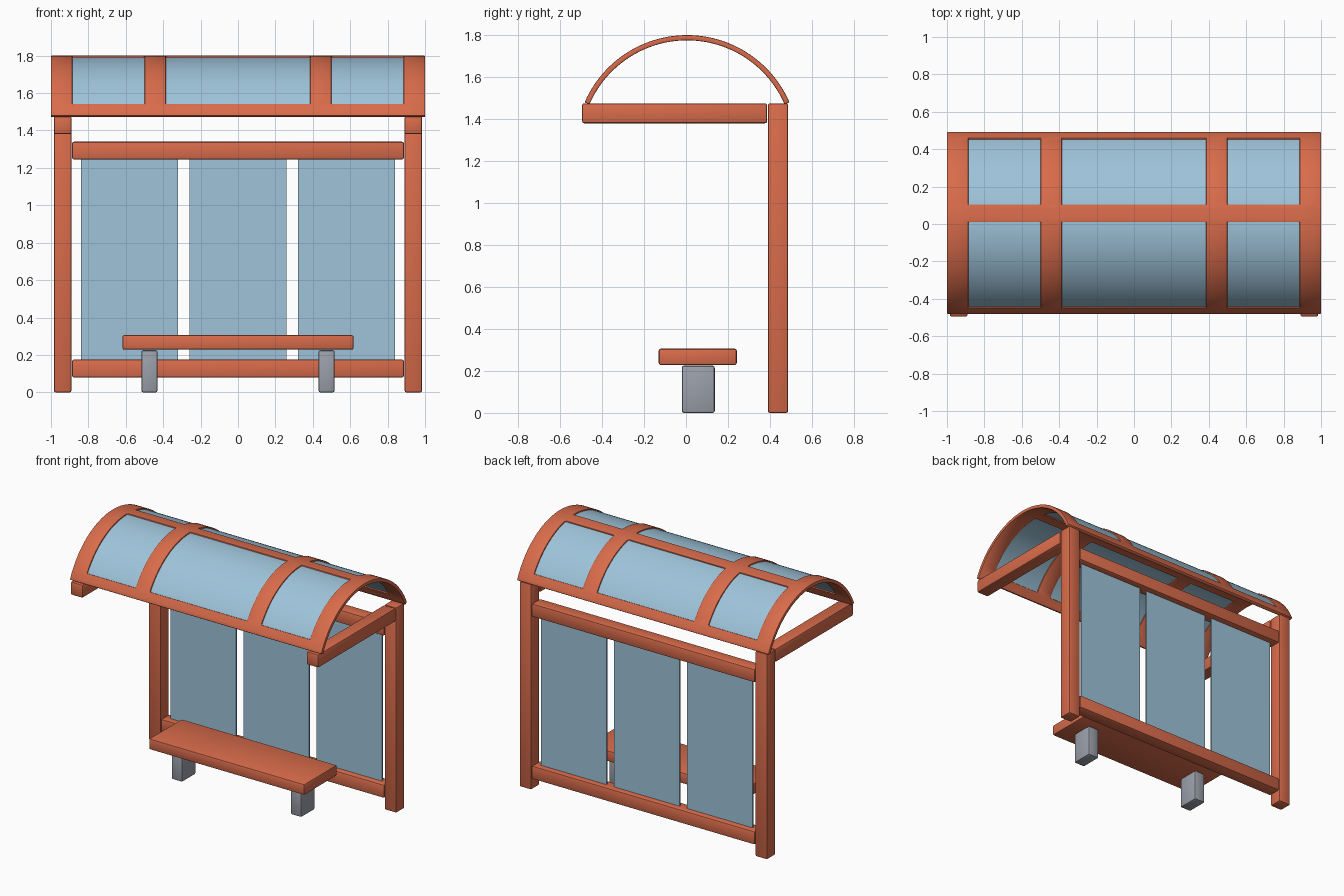
import bpy, bmesh
from math import asin, sin, cos, radians

if "Cube" in bpy.data.objects:
    bpy.data.objects.remove(bpy.data.objects["Cube"])


def material(name, color):
    m = bpy.data.materials.new(name)
    m.use_nodes = True
    m.diffuse_color = (*color, 1)
    m.node_tree.nodes["Principled BSDF"].inputs["Base Color"].default_value = (*color, 1)
    return m


ORANGE = material("orange paint", (0.69, 0.148, 0.07))
GLASS = material("blue glass", (0.342, 0.55, 0.70))
GREY = material("grey metal", (0.33, 0.35, 0.40))


def finish(name, bm, mat, thickness=0, bevel=0):
    """Turn a bmesh into an object, thicken and bevel it, shade it by angle."""
    bmesh.ops.recalc_face_normals(bm, faces=bm.faces)
    mesh = bpy.data.meshes.new(name)
    bm.to_mesh(mesh)
    bm.free()
    mesh.materials.append(mat)
    ob = bpy.data.objects.new(name, mesh)
    bpy.context.collection.objects.link(ob)
    if thickness:
        mod = ob.modifiers.new("Thickness", "SOLIDIFY")
        mod.thickness, mod.offset = thickness, 0
    if bevel:
        mod = ob.modifiers.new("Bevel", "BEVEL")
        mod.width, mod.segments = bevel, 2
        mod.limit_method, mod.angle_limit = "ANGLE", radians(40)
    bpy.ops.object.select_all(action="DESELECT")
    ob.select_set(True)
    bpy.context.view_layer.objects.active = ob
    bpy.ops.object.convert(target="MESH")
    bpy.ops.object.shade_smooth_by_angle(angle=radians(25))
    return ob


def box(name, xs, ys, zs, mat, bevel=0.01):
    bm = bmesh.new()
    bmesh.ops.create_cube(bm, size=1)
    for v in bm.verts:
        for i, (lo, hi) in enumerate((xs, ys, zs)):
            v.co[i] = (lo + hi) / 2 + v.co[i] * (hi - lo)
    return finish(name, bm, mat, bevel=bevel)


# Posts, roof beams and bench legs on both sides
DEPTH = (0.39, 0.487)
for side, s in (("left", 1), ("right", -1)):
    xs = sorted((s * 0.89, s * 0.985))
    box(side + "_post", xs, DEPTH, (0, 1.475), ORANGE)
    box(side + "_roof_beam", xs, (-0.495, 0.387), (1.38, 1.475), ORANGE)
    box(side + "_bench_leg", sorted((s * 0.43, s * 0.517)), (-0.02, 0.137), (0, 0.225), GREY)

# Back wall: two rails and three glass panels
for name, z in (("lower_rail", 0.08), ("upper_rail", 1.245)):
    box(name, (-0.887, 0.887), DEPTH, (z, z + 0.095), ORANGE)
for name, x in (("right", -0.58), ("middle", 0), ("left", 0.58)):
    box(name + "_wall_glass", (x - 0.26, x + 0.26), (0.434, 0.444), (0.15, 1.27), GLASS, 0)

# Bench seat
box("bench_seat", (-0.618, 0.618), (-0.13, 0.242), (0.228, 0.306), ORANGE)

# Arched roof: a curved sheet, with window cells left out for the frame
RADIUS, MID_Y, TOP = 0.532, 0.005, 1.80
THICK = 0.025
R_MID = RADIUS - THICK / 2
END = asin(0.488 / RADIUS)
SILL = asin(0.455 / RADIUS)
BAR = (asin(0.005 / RADIUS), asin(0.10 / RADIUS))


def split(a, b, n):
    return [a + (b - a) * i / n for i in range(n)]


ANGLES = (split(-END, -SILL, 3) + split(-SILL, BAR[0], 20) + split(*BAR, 4)
          + split(BAR[1], SILL, 16) + split(SILL, END, 3) + [END])
WINDOWS_X = ((-0.885, -0.5), (-0.385, 0.385), (0.5, 0.885))


def curved_sheet(xs, keep):
    bm = bmesh.new()
    rows = [[bm.verts.new((x, MID_Y + R_MID * sin(a), TOP - RADIUS + R_MID * cos(a)))
             for x in xs] for a in ANGLES]
    for j in range(len(ANGLES) - 1):
        for i in range(len(xs) - 1):
            if keep((xs[i] + xs[i + 1]) / 2, (ANGLES[j] + ANGLES[j + 1]) / 2):
                bm.faces.new((rows[j][i], rows[j][i + 1], rows[j + 1][i + 1], rows[j + 1][i]))
    bmesh.ops.delete(bm, geom=[v for v in bm.verts if not v.link_faces], context="VERTS")
    return bm


def is_frame(x, a):
    in_x = any(lo < x < hi for lo, hi in WINDOWS_X)
    return not in_x or abs(a) > SILL or BAR[0] < a < BAR[1]


frame_xs = [-1] + [x for pair in WINDOWS_X for x in pair] + [1]
finish("roof_frame", curved_sheet(frame_xs, is_frame), ORANGE, THICK, 0.005)
finish("roof_glass", curved_sheet([-0.94, 0.94], lambda x, a: abs(a) < END - 0.03),
       GLASS, 0.008)
